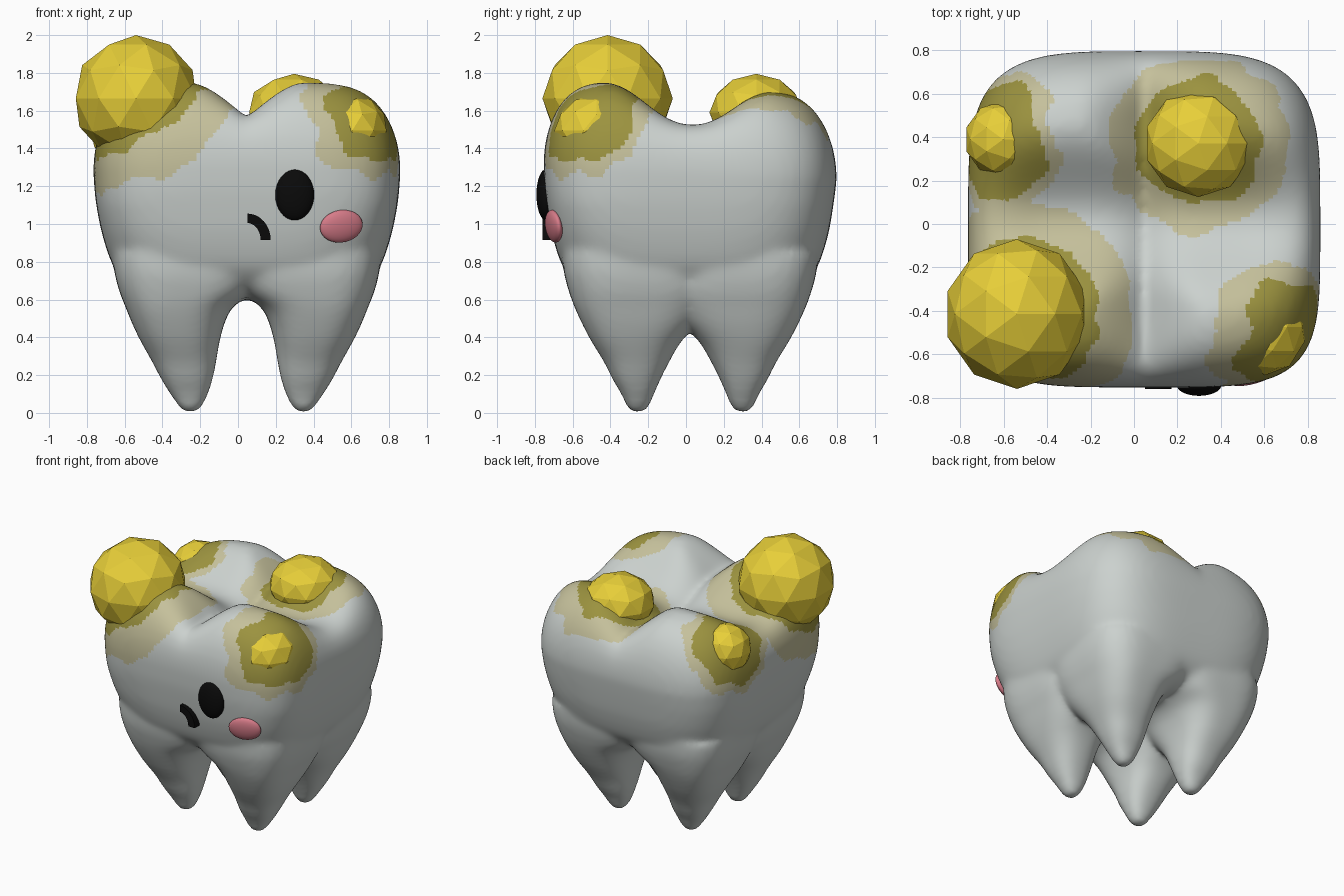
import bpy, bmesh
from math import sin, cos, pi
from mathutils import Vector, noise

if "Cube" in bpy.data.objects:
    bpy.data.objects.remove(bpy.data.objects["Cube"])

CX, CY = 0.047, 0.022          # tooth centre


def material(name, rgb):
    m = bpy.data.materials.new(name)
    m.diffuse_color = (*rgb, 1)
    m.use_nodes = True
    m.node_tree.nodes["Principled BSDF"].inputs["Base Color"].default_value = m.diffuse_color
    return m


yellow = material("yellow", (0.80, 0.62, 0.04))
olive = material("olive_stain", (0.33, 0.29, 0.05))
pale = material("pale_stain", (0.56, 0.53, 0.33))
black = material("black", (0.003, 0.003, 0.003))
pink = material("pink", (0.68, 0.20, 0.25))
enamel = material("enamel", (0.60, 0.64, 0.62))


def mesh_object(name, verts, faces, mat=None):
    me = bpy.data.meshes.new(name)
    me.from_pydata(verts, [], faces)
    bm = bmesh.new()
    bm.from_mesh(me)
    bmesh.ops.recalc_face_normals(bm, faces=bm.faces)
    bm.to_mesh(me)
    bm.free()
    ob = bpy.data.objects.new(name, me)
    bpy.context.collection.objects.link(ob)
    if mat:
        me.materials.append(mat)
    return ob


def refine(rows, k=4):
    """Smoothly subdivide a table of profile rows (Catmull-Rom)."""
    out = []
    p = [Vector(r) for r in rows]
    for i in range(len(p) - 1):
        a, b, c, d = p[max(i - 1, 0)], p[i], p[i + 1], p[min(i + 2, len(p) - 1)]
        for j in range(k):
            t = j / k
            out.append(b + (c - a) * (t / 2) + (a * 2 - b * 5 + c * 4 - d) * (t * t / 2)
                       + (b * 3 - a - c * 3 + d) * (t ** 3 / 2))
    return out + [p[-1]]


def loft(name, rings, tip=None):
    """Skin equal rings of points; close the ends with a cap or a tip."""
    n = len(rings[0])
    vs = [v for r in rings for v in r]
    fs = [tuple(range(n))]
    for j in range(len(rings) - 1):
        for i in range(n):
            k = (i + 1) % n
            fs.append((j * n + i, j * n + k, (j + 1) * n + k, (j + 1) * n + i))
    last = (len(rings) - 1) * n
    if tip:
        vs.append(tip)
        fs += [(last + i, last + (i + 1) % n, len(vs) - 1) for i in range(n)]
    else:
        fs.append(tuple(last + i for i in range(n)))
    return mesh_object(name, vs, fs)


def outline(i, seg, n_front, n_back):
    """Point on a unit rounded square."""
    a = 2 * pi * i / seg
    c, s = cos(a), sin(a)
    n = n_front if s < 0 else n_back
    k = (abs(c) ** n + abs(s) ** n) ** (-1 / n)
    return c * k, s * k


# --- crown: lofted rounded squares with four cusps on top ---
SEG, STEPS = 96, 26
SIDE = [(.60, .30, .28), (.625, .47, .45), (.66, .585, .56), (.72, .665, .635),
        (.80, .718, .686), (.95, .767, .732), (1.10, .797, .758), (1.19, .807, .770)]


def top_height(x, y, r):
    t = max(0, (r - .55) / .45)
    roll = .45 * (1 - max(0, 1 - t ** 2.5) ** .5)
    gx = .20 * max(0, 1 - abs(x) / .29) ** 1.5
    gy = .215 * (1 + cos(pi * min(1, abs(y) / .45))) / 2
    return 1.728 - .05 * y - roll - (gx * gx + gy * gy) ** .5 * (1 - t * t)


rings = []
for z, hx, hy in refine(SIDE):
    low = max(0, min(1, (1.1 - z) / .4))        # rounder corners lower down
    pts = [outline(i, SEG, 4.6 - low, 3.9 - .4 * low) for i in range(SEG)]
    rings.append([(CX + u * hx, CY + v * hy, z) for u, v in pts])
for j in range(STEPS):
    r = 1 - (j / STEPS) ** 1.6
    ring = []
    for i in range(SEG):
        u, v = outline(i, SEG, 4.6, 3.9)
        x, y = u * r * .813, v * r * .776
        ring.append((CX + x, CY + y, top_height(x, y, r)))
    rings.append(ring)
crown = loft("crown", rings, (CX, CY, top_height(0, 0, 0)))

# --- four tapering roots: height, inner/outer x, inner/outer y ---
ROOT = [(-.02, .265, .335, .243, .313), (.02, .235, .365, .215, .338),
        (.085, .205, .407, .19, .366),
        (.17, .180, .456, .155, .413), (.26, .163, .500, .112, .455),
        (.37, .146, .558, .052, .519), (.47, .12, .606, -.03, .571),
        (.56, .075, .642, -.09, .612), (.64, -.03, .674, -.13, .641),
        (.74, -.1, .700, -.15, .668), (.84, -.1, .71, -.15, .675)]
roots = []
for sx in (-1, 1):
    for sy in (-1, 1):
        rings = []
        for z, xi, xo, yi, yo in refine(ROOT, 3):
            n = 2.5 + .8 * max(0, min(1, (z - .3) / .35))
            pts = [outline(i, 40, n, n) for i in range(40)]
            rings.append([(CX + sx * ((xi + xo) / 2 + u * (xo - xi) / 2),
                           CY + sy * ((yi + yo) / 2 + v * (yo - yi) / 2), z) for u, v in pts])
        roots.append(loft("root", rings))

# --- fuse crown and roots into one smooth skin ---
for ob in roots:
    m = crown.modifiers.new("join", 'BOOLEAN')
    m.operation, m.object, m.solver = 'UNION', ob, 'EXACT'
m = crown.modifiers.new("remesh", 'REMESH')
m.mode, m.voxel_size = 'VOXEL', 0.021
m = crown.modifiers.new("soften", 'SMOOTH')
m.factor, m.iterations = 0.5, 14

dg = bpy.context.evaluated_depsgraph_get()
me = bpy.data.meshes.new_from_object(crown.evaluated_get(dg))
for ob in [crown] + roots:
    bpy.data.objects.remove(ob)
tooth = bpy.data.objects.new("tooth", me)
bpy.context.collection.objects.link(tooth)
low = min(v.co.z for v in me.vertices)
for v in me.vertices:           # put softened root tips back on the ground
    if v.co.z < .4:
        v.co.z = .4 - (.4 - v.co.z) * .392 / (.4 - low)
me.shade_smooth()

# --- yellow plaque lumps: centre, radii, dark and pale stain reach ---
LUMPS = [("large_lump", (-.54, -.415, 1.665), (.335, .345, .335), .38, .54),
         ("back_lump", (.297, .372, 1.59), (.25, .248, .205), .30, .42),
         ("left_lump", (-.603, .39, 1.49), (.178, .178, .178), .27, .32),
         ("right_lump", (.605, -.475, 1.495), (.19, .222, .19), .27, .33)]
for name, loc, rad, dark, reach in LUMPS:
    bpy.ops.mesh.primitive_ico_sphere_add(subdivisions=2, radius=1, location=loc)
    ob = bpy.context.object
    ob.name, ob.scale = name, rad
    ob.data.materials.append(yellow)

# --- stains on the enamel around the lumps ---
me.materials.clear()
for mat in (enamel, pale, olive):
    me.materials.append(mat)
for p in me.polygons:
    wob = .05 * noise.noise(p.center * 7)
    level = 0
    for _, loc, _, dark, reach in LUMPS:
        d = (p.center - Vector(loc)).length + wob
        level = max(level, 2 if d < dark else 1 if d < reach else 0)
    p.material_index = level


# --- face: eye, cheek and half smile ---
def ellipsoid(name, loc, rad, rot, mat):
    bpy.ops.mesh.primitive_uv_sphere_add(segments=32, ring_count=16, radius=1,
                                         location=loc, rotation=rot)
    ob = bpy.context.object
    ob.name, ob.scale = name, rad
    ob.data.materials.append(mat)
    ob.data.shade_smooth()


ellipsoid("eye", (.30, -.742, 1.155), (.103, .05, .135), (0, 0, 0), black)
ellipsoid("cheek", (.547, -.70, .988), (.117, .035, .087), (.17, -.12, .25), pink)

N = 10
vs, fs = [], []
for i in range(N + 1):
    a = pi / 2 * i / N
    for rx, rz, y in ((.123, .14, -.76), (.07, .09, -.76), (.07, .09, -.68), (.123, .14, -.68)):
        vs.append((.05 + rx * sin(a), y, .915 + rz * cos(a)))
for i in range(N):
    for k in range(4):
        b, q = i * 4, (k + 1) % 4
        fs.append((b + k, b + q, b + 4 + q, b + 4 + k))
fs += [(0, 1, 2, 3), tuple(N * 4 + k for k in range(4))]
mesh_object("mouth", vs, fs, black)
